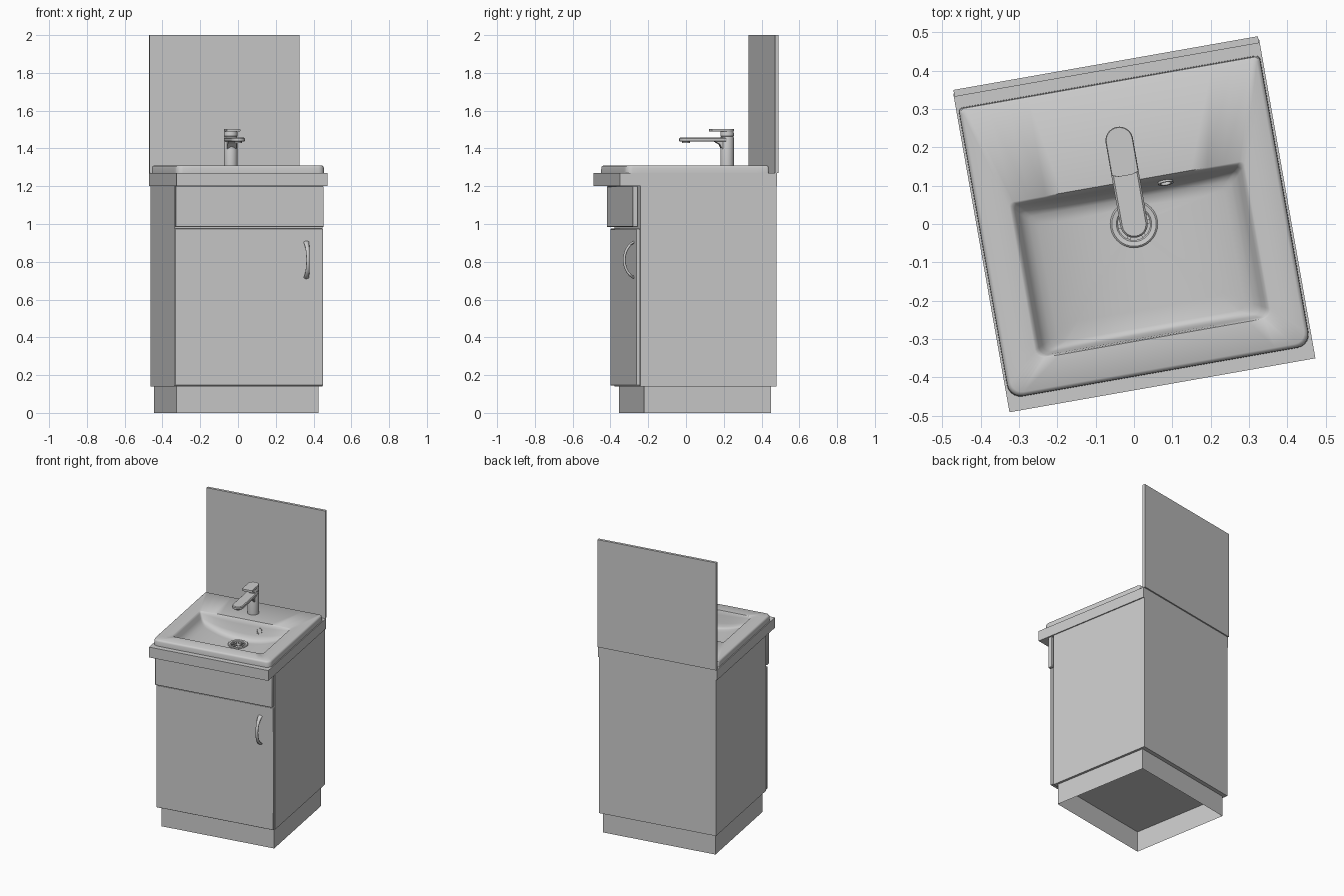
import bpy, bmesh, math
from mathutils import Vector, Matrix

if "Cube" in bpy.data.objects:
    bpy.data.objects.remove(bpy.data.objects["Cube"])

TURN = math.radians(10)      # the whole unit stands turned about z


def finish(name, bm, angle=35):
    bmesh.ops.recalc_face_normals(bm, faces=bm.faces[:])
    me = bpy.data.meshes.new(name)
    bm.to_mesh(me)
    bm.free()
    me.shade_smooth()
    me.set_sharp_from_angle(angle=math.radians(angle))
    ob = bpy.data.objects.new(name, me)
    ob.rotation_euler.z = TURN
    bpy.context.collection.objects.link(ob)
    return ob


def loft(name, rings, cap_start=True, cap_end=True, loop=False, matrix=None, angle=35):
    """Skin a list of closed rings that all have the same point count."""
    bm = bmesh.new()
    vs = [[bm.verts.new(p) for p in r] for r in rings]
    n = len(vs[0])
    pairs = list(zip(vs, vs[1:])) + ([(vs[-1], vs[0])] if loop else [])
    for a, b in pairs:
        for i in range(n):
            j = (i + 1) % n
            bm.faces.new((a[i], a[j], b[j], b[i]))
    if cap_start and not loop:
        bm.faces.new(vs[0])
    if cap_end and not loop:
        bm.faces.new(vs[-1])
    if matrix:
        bm.transform(matrix)
    return finish(name, bm, angle)


def rect(x, y0, y1, z):
    return [(-x, y0, z), (x, y0, z), (x, y1, z), (-x, y1, z)]


def box(name, x, y0, y1, z0, z1, bevel=0.0, bottom=True, top=True):
    ob = loft(name, [rect(x, y0, y1, z0), rect(x, y0, y1, z1)], bottom, top)
    if bevel:
        m = ob.modifiers.new("edge", 'BEVEL')
        m.width, m.segments = bevel, 2
    return ob


def circle(r, z, n=32, cx=0, cy=0):
    return [(cx + r * math.cos(2 * math.pi * i / n), cy + r * math.sin(2 * math.pi * i / n), z)
            for i in range(n)]


def lathe(name, profile, matrix=None, **kw):
    return loft(name, [circle(r, z) for r, z in profile], matrix=matrix, **kw)


def stadium(hw, y0, y1, z, n=12):
    """Slab outline with rounded front end (y0) and rounded back end (y1)."""
    pts = []
    for c, a0 in ((y1 - hw, 0), (y0 + hw, math.pi)):
        pts += [(hw * math.cos(a0 + math.pi * i / n), c + hw * math.sin(a0 + math.pi * i / n), z)
                for i in range(n + 1)]
    return pts


def rrect(x, y0, y1, rf, rb, z=0, seg=5, edge=14):
    """Rounded rectangle with subdivided sides; rf / rb are front / back radii."""
    corners = [(x - rf, y0 + rf, rf, -90), (x - rb, y1 - rb, rb, 0),
               (-x + rb, y1 - rb, rb, 90), (-x + rf, y0 + rf, rf, 180)]
    arcs = [[Vector((cx + r * math.cos(math.radians(a + 90 * i / seg)),
                     cy + r * math.sin(math.radians(a + 90 * i / seg)), z)) for i in range(seg + 1)]
            for cx, cy, r, a in corners]
    pts = []
    for k, arc in enumerate(arcs):
        pts += arc
        nxt = arcs[(k + 1) % 4][0]
        pts += [arc[-1].lerp(nxt, i / edge) for i in range(1, edge)]
    return pts


# cabinet: plinth, body, door and drawer front
box("plinth", 0.382, -0.292, 0.39, 0.0, 0.14, bottom=False, top=False)
box("cabinet_body", 0.398, -0.315, 0.417, 0.14, 1.20, top=False)
box("door", 0.398, -0.337, -0.317, 0.145, 0.975, bevel=0.003)
box("drawer_front", 0.398, -0.356, -0.328, 0.985, 1.20, bevel=0.003)

# countertop frame with an opening for the bowl
loft("countertop", [rect(0.405, -0.427, 0.417, 1.20), rect(0.405, -0.427, 0.417, 1.27),
                    rect(0.335, -0.335, 0.16, 1.27), rect(0.335, -0.335, 0.16, 1.20)], loop=True)

# mirror panel
box("mirror", 0.403, 0.408, 0.426, 1.27, 2.0)


# washbasin: outer rim, flat deck and a bowl curved from side to side
def floor_z(x):
    return 1.186 + 0.085 * abs(x / 0.312) ** 2.2


rings = [rrect(0.399, -0.392, 0.377, 0.035, 0.012, 1.27),
         rrect(0.398, -0.391, 0.376, 0.035, 0.012, 1.298),
         rrect(0.395, -0.388, 0.374, 0.034, 0.012, 1.306),
         rrect(0.388, -0.381, 0.368, 0.030, 0.010, 1.31)]
bowl = []
for inset, blend in ((0, 0), (0.005, 0.05), (0.012, 0.25), (0.022, 0.7),
                     (0.032, 0.88), (0.045, 0.97), (0.065, 1.0)):
    ring = rrect(0.312 - inset, -0.302 + 0.5 * inset, 0.112 - inset, 0.022, 0.012)
    for p in ring:
        p.z = 1.31 + (floor_z(p.x) - 1.31) * blend
    bowl.append(ring)
for t in (0.2, 0.4, 0.6, 0.8, 1.0):
    ring = []
    for p in bowl[6]:
        q = p.lerp(Vector((p.x, p.y, 0)).normalized() * 0.045, t)
        q.z = floor_z(q.x)
        ring.append(q)
    bowl.append(ring)
loft("washbasin", rings + bowl, cap_start=False, cap_end=False, angle=40)

# drain: flange with a recessed cup and crossing bars
lathe("drain", [(0.062, 1.184), (0.062, 1.191), (0.058, 1.194), (0.046, 1.192),
                (0.042, 1.188), (0.042, 1.165)], cap_start=False)
for k in range(3):
    bar = box("drain_bar_%d" % (k + 1), 0.042, -0.005, 0.005, 1.183, 1.189)
    bar.rotation_euler.z = TURN + math.pi * k / 3

# overflow ring on the back wall of the bowl
lathe("overflow", [(0.02, -0.012), (0.02, 0.003), (0.014, 0.003), (0.014, -0.006)],
      Matrix.Translation((0.10, 0.092, 1.258)) @ Matrix.Rotation(math.radians(75), 4, 'X'))

# tap: column, flared spout, nozzle and flat lever
at_tap = Matrix.Translation((0, 0.221, 0))
lathe("tap_column", [(0.036, 1.308), (0.036, 1.455), (0.034, 1.46), (0.033, 1.463),
                     (0.036, 1.466), (0.036, 1.478), (0.033, 1.494)], at_tap)
loft("tap_spout", [stadium(0.031, -0.032, 0.24, 1.436), stadium(0.036, -0.036, 0.245, 1.440),
                   stadium(0.036, -0.036, 0.245, 1.452), stadium(0.031, -0.032, 0.24, 1.457)])
flare = [(0.21, 1.445), (0.12, 1.445), (0.155, 1.435), (0.178, 1.422), (0.19, 1.40), (0.21, 1.39)]
loft("tap_spout_flare", [[(s * 0.024, y, z) for y, z in flare] for s in (-1, 1)])
lathe("tap_nozzle", [(0.02, 1.428), (0.02, 1.44)], Matrix.Translation((0, 0.0, 0)))
lever = []
for hw, z in ((0.034, 1.490), (0.036, 1.494), (0.036, 1.501), (0.034, 1.504)):
    back = [(hw * math.cos(math.pi * i / 16), 0.221 + hw * math.sin(math.pi * i / 16), z)
            for i in range(17)]
    lever.append(back + [(-hw, 0.134, z), (-hw * 0.5, 0.128, z), (hw * 0.5, 0.128, z), (hw, 0.134, z)])
loft("tap_lever", lever)

# bow handle on the door, wider at its ends
handle = []
for k in range(21):
    t = -1 + k / 10
    a = t * math.radians(70)
    y = -0.334 - 0.052 * (math.cos(a) - math.cos(math.radians(70))) / (1 - math.cos(math.radians(70)))
    z = 0.81 + 0.094 * math.sin(a) / math.sin(math.radians(70))
    nrm = Vector((0, -math.cos(a), 0.8 * math.sin(a))).normalized()
    w, h = 0.009 + 0.006 * t * t, 0.007
    handle.append([Vector((0.308, y, z)) + Vector((w * math.cos(b), 0, 0)) + nrm * h * math.sin(b)
                   for b in (2 * math.pi * i / 12 for i in range(12))])
loft("door_handle", handle, angle=50)
